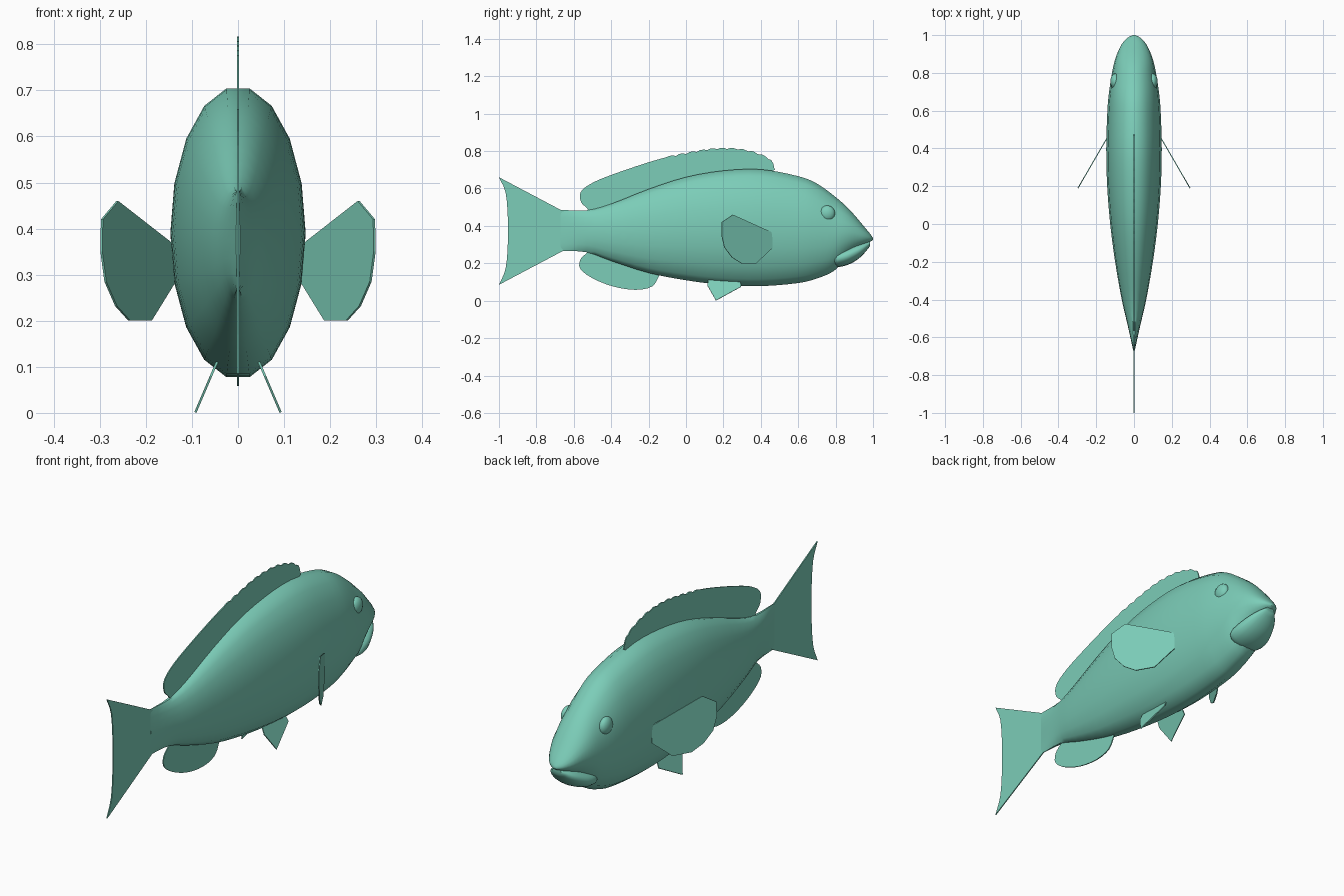
import bpy
import bmesh
from math import cos, sin, pi
from mathutils import Vector

default_cube = bpy.data.objects.get("Cube")
if default_cube:
    bpy.data.objects.remove(default_cube, do_unlink=True)

# One sea green colour for the whole fish
green = bpy.data.materials.new("sea_green")
green.use_nodes = True
colour = (0.2, 0.61, 0.48, 1)
green.diffuse_color = colour
green.node_tree.nodes["Principled BSDF"].inputs["Base Color"].default_value = colour


def finish(name, bm, smooth_angle=None):
    """Turn a bmesh into a named, coloured object."""
    bmesh.ops.recalc_face_normals(bm, faces=bm.faces[:])
    mesh = bpy.data.meshes.new(name)
    bm.to_mesh(mesh)
    bm.free()
    obj = bpy.data.objects.new(name, mesh)
    bpy.context.collection.objects.link(obj)
    mesh.materials.append(green)
    if smooth_angle:
        bpy.ops.object.select_all(action="DESELECT")
        obj.select_set(True)
        bpy.context.view_layer.objects.active = obj
        bpy.ops.object.shade_smooth_by_angle(angle=smooth_angle)
    return obj


def spline(points, steps):
    """Smooth curve through all the given points."""
    pts = [Vector(p) for p in points]
    pts = [2 * pts[0] - pts[1]] + pts + [2 * pts[-1] - pts[-2]]
    curve = []
    for a, b, c, d in zip(pts, pts[1:], pts[2:], pts[3:]):
        for i in range(steps):
            t = i / steps
            curve.append(0.5 * (2 * b + (c - a) * t + (2 * a - 5 * b + 4 * c - d) * t * t
                                + (3 * b - a - 3 * c + d) * t ** 3))
    return curve + [pts[-2]]


def loft(name, stations, sides, steps):
    """Skin oval rings; each station is (y, top, bottom, half width)."""
    bm = bmesh.new()
    rings = []
    for y, top, bottom, width in spline(stations, steps):
        middle, height = (top + bottom) / 2, (top - bottom) / 2
        angles = [2 * pi * i / sides for i in range(sides)]
        rings.append([bm.verts.new((width * cos(a), y, middle + height * sin(a))) for a in angles])
    for near, far in zip(rings, rings[1:]):
        for i in range(sides):
            j = (i + 1) % sides
            bm.faces.new((near[i], near[j], far[j], far[i]))
    bm.faces.new(rings[0])
    bm.faces.new(rings[-1])
    return finish(name, bm, pi / 4)


def fin(name, outline, lean=lambda y, z: 0):
    """Thin flat plate from a side outline; lean gives x at each point."""
    bm = bmesh.new()
    bm.faces.new([bm.verts.new((lean(y, z), y, z)) for y, z in outline])
    obj = finish(name, bm)
    solid = obj.modifiers.new("thickness", "SOLIDIFY")
    solid.thickness = 0.005
    solid.offset = 0
    return obj


# Body, from the tail root to the upper lip
loft("body", [
    (-0.67, 0.487, 0.265, 0.004), (-0.53, 0.485, 0.257, 0.035), (-0.4, 0.52, 0.21, 0.065),
    (-0.2, 0.6, 0.145, 0.1), (0, 0.665, 0.105, 0.126), (0.2, 0.7, 0.08, 0.142),
    (0.4, 0.707, 0.073, 0.147), (0.6, 0.67, 0.09, 0.141), (0.7, 0.63, 0.115, 0.132),
    (0.79, 0.565, 0.155, 0.118), (0.85, 0.513, 0.22, 0.106), (0.9, 0.46, 0.265, 0.09),
    (0.95, 0.4, 0.295, 0.066), (0.985, 0.357, 0.315, 0.036), (1, 0.335, 0.325, 0.006),
], 18, 3)

# Lower jaw, tucked under the upper lip
loft("lower_jaw", [
    (0.79, 0.25, 0.19, 0.075), (0.81, 0.27, 0.18, 0.093), (0.86, 0.285, 0.19, 0.094),
    (0.91, 0.303, 0.215, 0.079), (0.95, 0.313, 0.25, 0.058), (0.985, 0.32, 0.293, 0.025),
], 16, 3)

# Tail fin with a hollow trailing edge
trailing = spline([(-1, 0.66), (-0.965, 0.58), (-0.953, 0.45),
                   (-0.953, 0.3), (-0.965, 0.17), (-1, 0.085)], 3)
fin("tail_fin", [(-0.65, 0.27), (-0.65, 0.475)] + trailing)

# Dorsal fin: smooth behind, scalloped along the spiny front
crest = spline([(-0.53, 0.495), (-0.562, 0.53), (-0.56, 0.585), (-0.49, 0.635), (-0.35, 0.69),
                (-0.15, 0.755), (0, 0.788), (0.15, 0.812), (0.28, 0.81),
                (0.38, 0.787), (0.455, 0.75), (0.475, 0.7)], 8)
scalloped = [(y, z + 0.009 * (abs(sin(y * pi / 0.055)) - 0.5) if -0.1 < y < 0.46 else z)
             for y, z in crest]
dorsal_base = [(0.4, 0.66), (0.2, 0.66), (0, 0.62), (-0.2, 0.56), (-0.4, 0.48), (-0.5, 0.45)]
fin("dorsal_fin", scalloped + dorsal_base)

# Anal fin
anal_edge = spline([(-0.53, 0.255), (-0.565, 0.22), (-0.565, 0.17), (-0.5, 0.12),
                    (-0.39, 0.076), (-0.27, 0.058), (-0.18, 0.077), (-0.14, 0.14)], 3)
fin("anal_fin", anal_edge + [(-0.2, 0.2), (-0.4, 0.26), (-0.5, 0.29)])

# Paired fins and eyes
pectoral = [(0.46, 0.365), (0.25, 0.46), (0.192, 0.42), (0.19, 0.35), (0.205, 0.285),
            (0.245, 0.232), (0.295, 0.2), (0.375, 0.2), (0.46, 0.28)]
pelvic = [(0.12, 0.13), (0.115, 0.08), (0.16, 0.001), (0.295, 0.075), (0.29, 0.11)]
for side, label in ((1, "left"), (-1, "right")):
    fin(label + "_pectoral_fin", pectoral, lambda y, z: side * (0.14 + (0.46 - y) * 0.58))
    fin(label + "_pelvic_fin", pelvic, lambda y, z: side * (0.05 + (0.1 - z) * 0.43))
    eye = bmesh.new()
    bmesh.ops.create_uvsphere(eye, u_segments=16, v_segments=10, radius=0.042)
    bmesh.ops.scale(eye, vec=(0.6, 1, 1), verts=eye.verts[:])
    bmesh.ops.translate(eye, vec=(side * 0.1, 0.755, 0.467), verts=eye.verts[:])
    finish(label + "_eye", eye, pi / 3)
